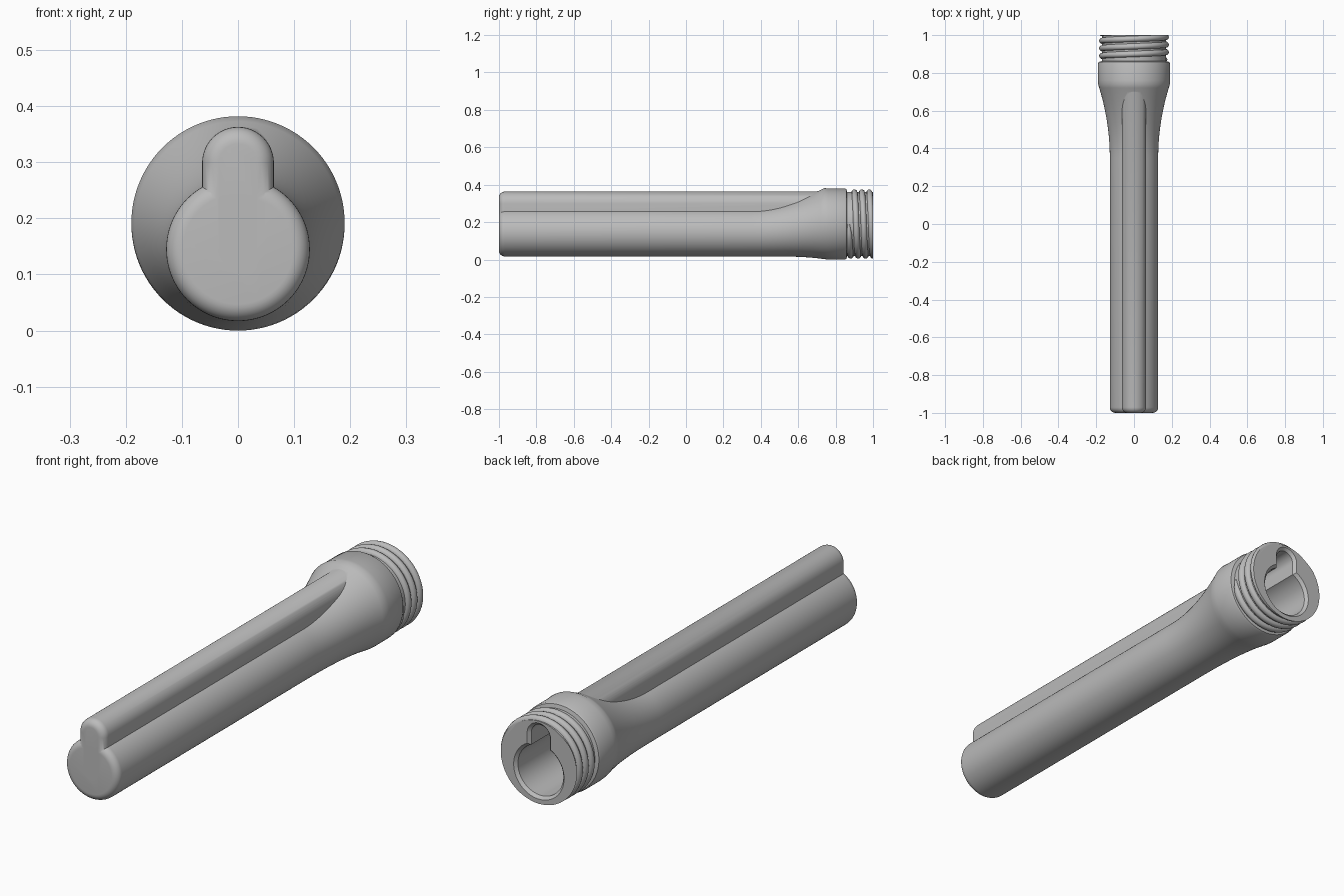
import bpy, bmesh
from math import sin, cos, pi

if "Cube" in bpy.data.objects:
    bpy.data.objects.remove(bpy.data.objects["Cube"])

grey = bpy.data.materials.new("plain grey")
grey.use_nodes = True
grey.diffuse_color = (0.5, 0.5, 0.5, 1)
grey.node_tree.nodes["Principled BSDF"].inputs["Base Color"].default_value = (0.5, 0.5, 0.5, 1)

AXIS = 0.19        # height of the collar axis
BARREL_Z = 0.145   # height of the barrel axis
BARREL_R = 0.128


def loft(name, rings):
    """Skin a list of equal-length point rings and cap both ends."""
    bm = bmesh.new()
    rows = [[bm.verts.new(p) for p in ring] for ring in rings]
    n = len(rows[0])
    for a, b in zip(rows, rows[1:]):
        for i in range(n):
            j = (i + 1) % n
            bm.faces.new((a[i], a[j], b[j], b[i]))
    bm.faces.new(rows[0])
    bm.faces.new(rows[-1])
    bmesh.ops.recalc_face_normals(bm, faces=bm.faces)
    mesh = bpy.data.meshes.new(name)
    bm.to_mesh(mesh)
    bm.free()
    mesh.materials.append(grey)
    ob = bpy.data.objects.new(name, mesh)
    bpy.context.collection.objects.link(ob)
    return ob


def circle(y, z, r, n=96):
    return [(r * sin(2 * pi * i / n), y, z + r * cos(2 * pi * i / n)) for i in range(n)]


def stadium(y, low, high, r, n=24):
    """Upright slot outline with rounded ends."""
    top = [(r * cos(pi * i / n), y, high + r * sin(pi * i / n)) for i in range(n + 1)]
    return top + [(-x, y, low + high - z) for x, y, z in top]


def rounding(size, steps=7):
    """Distance along and inset pairs for a rounded end."""
    angles = [pi / 2 * i / steps for i in range(steps + 1)]
    return [(size * (1 - cos(a)), size * (1 - sin(a))) for a in angles]


def combine(target, tool, operation):
    mod = target.modifiers.new(operation, 'BOOLEAN')
    mod.operation = operation
    mod.solver = 'EXACT'
    mod.object = tool
    bpy.context.view_layer.objects.active = target
    bpy.ops.object.modifier_apply(modifier=mod.name)
    bpy.data.objects.remove(tool)


# Barrel with rounded closed end, flared collar and threaded neck core
front = rounding(0.03)
rings = [circle(-1 + d, BARREL_Z, BARREL_R - inset) for d, inset in front]
for i in range(21):
    t = i / 20
    r = BARREL_R + 0.062 * t ** 2
    rings.append(circle(0.35 + 0.39 * t, 0.017 - 0.015 * t ** 4 + r, r))
for y, r in ((0.76, 0.19), (0.85, 0.19), (0.858, 0.186), (0.862, 0.17), (1, 0.17)):
    rings.append(circle(y, AXIS, r))
body = loft("tube_body", rings)

# Long rounded ridge on top of the barrel
ridge = [stadium(-1 + d, BARREL_Z, 0.299, 0.064 - inset) for d, inset in front]
ridge.append(stadium(0.8, BARREL_Z, 0.299, 0.064))
combine(body, loft("top_ridge", ridge), 'UNION')

# Helical screw thread, tapering in at its start
PITCH, STEPS = 0.04, 64
rings = []
for k in range(int(STEPS * 3.7)):
    turn = 0.25 + k / STEPS
    a = 2 * pi * turn
    size = min(0.016, 0.005 + 0.003 * k)
    ring = []
    for s in range(12):
        b = 2 * pi * s / 12
        r = 0.169 + size * cos(b)
        ring.append((r * sin(a), 0.86 + PITCH * turn + size * sin(b), AXIS + r * cos(a)))
    rings.append(ring)
combine(body, loft("screw_thread", rings), 'UNION')

# Trim the thread flush with the open end
combine(body, loft("end_trim", [circle(1, AXIS, 0.3), circle(1.2, AXIS, 0.3)]), 'DIFFERENCE')

# Keyhole-shaped cavity with a rounded lip at the mouth
lip = [(1 - d, 0.012 - inset) for d, inset in rounding(0.012)]
mouth = [(1 - 0.012 * cos(pi / 2 * i / 6), 0.012 * (1 - sin(pi / 2 * (1 - i / 6)))) for i in range(7)]
stations = [(-0.96, 0)] + mouth + [(1.02, 0.012)]
bore = [circle(y, BARREL_Z, 0.108 + grow) for y, grow in stations]
slot = [stadium(y, BARREL_Z, 0.296, 0.044 + grow) for y, grow in stations]
combine(body, loft("bore_cutter", bore), 'DIFFERENCE')
combine(body, loft("slot_cutter", slot), 'DIFFERENCE')

# Smooth shading with crisp creases
bpy.ops.object.select_all(action='DESELECT')
body.select_set(True)
bpy.context.view_layer.objects.active = body
bpy.ops.object.shade_smooth_by_angle(angle=0.6)
